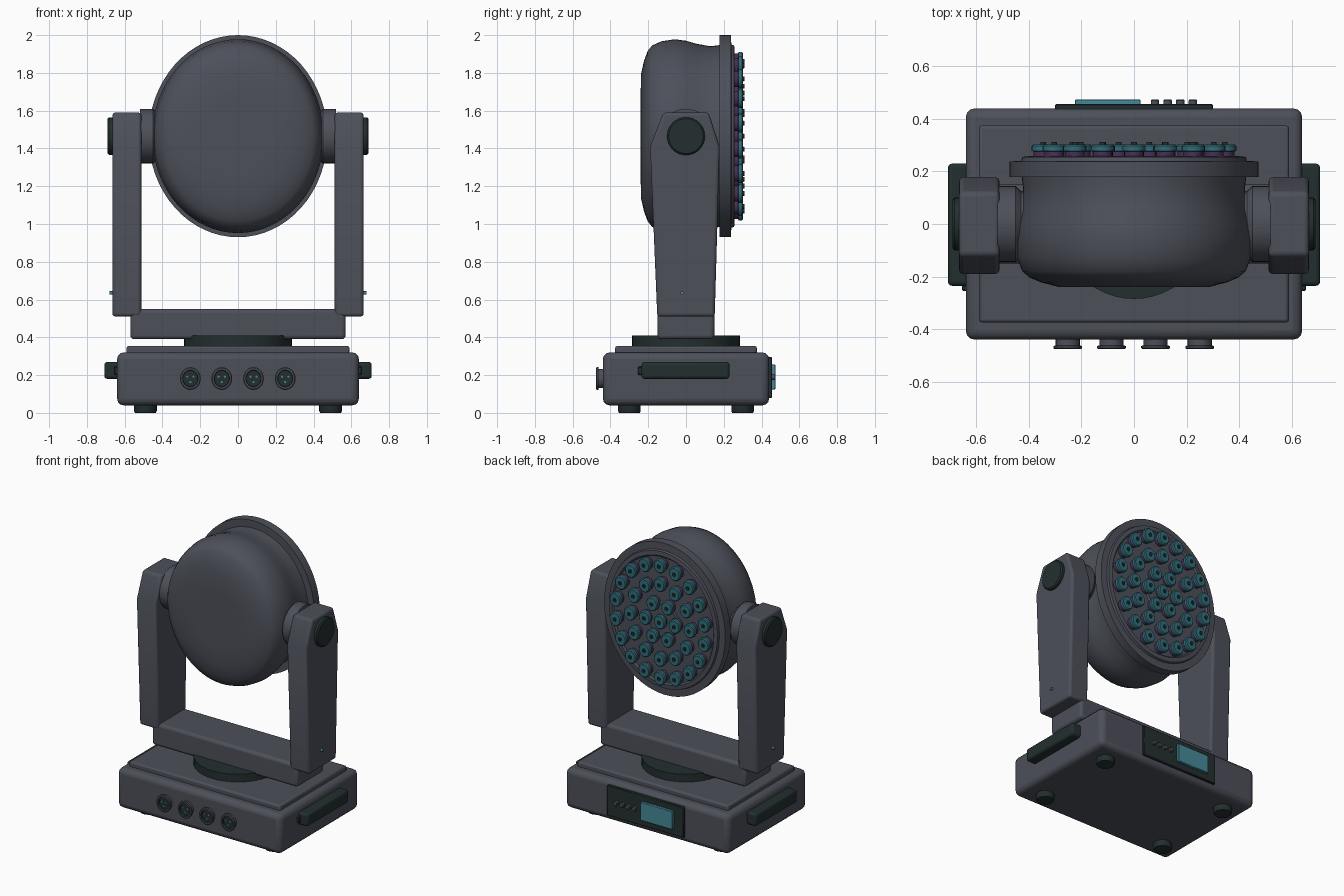
import bpy, bmesh, math
from mathutils import Matrix, Vector

if "Cube" in bpy.data.objects:
    bpy.data.objects.remove(bpy.data.objects["Cube"])


def mat(name, rgb):
    m = bpy.data.materials.new(name)
    m.diffuse_color = (*rgb, 1)
    m.use_nodes = True
    m.node_tree.nodes["Principled BSDF"].inputs["Base Color"].default_value = m.diffuse_color
    return m


GREY = mat("slate grey", (0.075, 0.08, 0.102))
DARK = mat("dark green black", (0.017, 0.028, 0.028))
LENS = mat("lens teal", (0.03, 0.15, 0.19))
SCREEN = mat("screen teal", (0.06, 0.25, 0.32))
PURPLE = mat("dark purple", (0.06, 0.03, 0.09))
# rotations taking the lathe axis z to the named axis
AXIS = {"z": Matrix(), "y": Matrix.Rotation(-math.pi / 2, 4, "X"),
        "x": Matrix.Rotation(math.pi / 2, 4, "Y")}


def finish(bm, name, mats, bevel=0, seg=3, angle=35):
    bmesh.ops.recalc_face_normals(bm, faces=bm.faces[:])
    me = bpy.data.meshes.new(name)
    bm.to_mesh(me)
    bm.free()
    ob = bpy.data.objects.new(name, me)
    bpy.context.collection.objects.link(ob)
    for m in mats:
        me.materials.append(m)
    if bevel:
        b = ob.modifiers.new("bevel", "BEVEL")
        b.width, b.segments = bevel, seg
        b.limit_method = "ANGLE"
    bpy.ops.object.select_all(action="DESELECT")
    bpy.context.view_layer.objects.active = ob
    ob.select_set(True)
    bpy.ops.object.shade_smooth_by_angle(angle=math.radians(angle))
    return ob


def box(name, x, y, z, m, bevel=0.0, seg=3):
    bm = bmesh.new()
    bmesh.ops.create_cube(bm, size=1)
    for v in bm.verts:
        v.co = Vector([(a + b) / 2 + c * (b - a) for (a, b), c in zip((x, y, z), v.co)])
    return finish(bm, name, [m], bevel, seg)


def lathe(name, profile, axis, loc, mats, n=32, squash=(1, 1, 1), rule=None, angle=35):
    """Spin (radius, offset) points round an axis; ends are capped."""
    bm = bmesh.new()
    rings = [[bm.verts.new((r * math.cos(2 * math.pi * i / n),
                            r * math.sin(2 * math.pi * i / n), h)) for i in range(n)]
             for r, h in profile]
    for k, (a, b) in enumerate(zip(rings, rings[1:])):
        for i in range(n):
            f = bm.faces.new((a[i], a[(i + 1) % n], b[(i + 1) % n], b[i]))
            f.material_index = rule(k) if rule else 0
    bm.faces.new(rings[0][::-1])
    bm.faces.new(rings[-1]).material_index = rule(len(rings) - 1) if rule else 0
    bm.transform(Matrix.Translation(loc) @ Matrix.Diagonal((*squash, 1)) @ AXIS[axis])
    return finish(bm, name, mats, angle=angle)


# Base housing with raised lid, feet and turntable
box("base", (-0.64, 0.64), (-0.44, 0.44), (0.04, 0.32), GREY, 0.035)
box("base_lid", (-0.59, 0.59), (-0.375, 0.375), (0.30, 0.355), GREY, 0.012, 2)
for sx in (-1, 1):
    for sy in (-1, 1):
        lathe("foot", [(0.055, 0), (0.06, 0.01), (0.06, 0.05)], "z",
              (0.49 * sx, 0.3 * sy, 0), [DARK], 24)
lathe("turntable", [(0.285, 0.35), (0.285, 0.41)], "z", (0, 0, 0), [DARK], 48)
box("yoke_crossbar", (-0.57, 0.57), (-0.15, 0.15), (0.39, 0.55), GREY, 0.02)

# Yoke arms, pivots, side handles and indicator lights
PZ = 1.465
ARM = [(-0.152, 0.51), (0.152, 0.51), (0.178, 1.41), (0.12, 1.59), (-0.12, 1.59), (-0.19, 1.41)]
for s in (-1, 1):
    bm = bmesh.new()
    f = bm.faces.new([bm.verts.new((s * 0.512, y, z)) for y, z in ARM])
    g = bmesh.ops.extrude_face_region(bm, geom=[f])["geom"]
    bmesh.ops.translate(bm, vec=(s * 0.153, 0, 0),
                        verts=[v for v in g if isinstance(v, bmesh.types.BMVert)])
    finish(bm, "yoke_arm", [GREY], 0.016, 3)
    lathe("pivot_hub", [(0.12, s * 0.36), (0.125, s * 0.43), (0.145, s * 0.45), (0.145, s * 0.52)],
          "x", (0, 0, PZ), [GREY])
    lathe("pivot_cap", [(0.1, s * 0.65), (0.1, s * 0.682), (0.092, s * 0.69)],
          "x", (0, 0, PZ), [DARK])
    lathe("indicator", [(0.009, s * 0.65), (0.009, s * 0.68)], "x", (0, -0.02, 0.635), [SCREEN], 12)
    box("side_handle", sorted((s * 0.62, s * 0.708)), (-0.235, 0.23), (0.18, 0.27), DARK, 0.016)
    box("handle_tab", sorted((s * 0.62, s * 0.655)), (-0.255, -0.22), (0.2, 0.245), DARK, 0.005, 1)

# Oval lamp head: rounded shell, rim and front face
OVAL = (0.885, 1, 1)
lathe("head_shell", [(0.20, -0.24), (0.325, -0.239), (0.40, -0.222), (0.45, -0.203), (0.48, -0.18),
                     (0.502, -0.13), (0.513, -0.06), (0.505, 0), (0.488, 0.06), (0.476, 0.13),
                     (0.485, 0.2)], "y", (0, 0, PZ), [GREY], 64, OVAL, angle=45)
lathe("head_rim", [(0.46, 0.178), (0.535, 0.178), (0.535, 0.238), (0.485, 0.24), (0.48, 0.255),
                   (0.45, 0.258), (0.44, 0.247), (0.13, 0.252), (0.12, 0.262)],
      "y", (0, 0, PZ), [GREY], 64, OVAL)

# Lens array: centre plus three rings; each has a holder, a lens and a nub
spots = [(0, 0)] + [(0.132 * k, 2 * math.pi * (i + (0.5 if k == 3 else 0)) / (6 * k))
                    for k in (1, 2, 3) for i in range(6 * k)]
LENS_PROFILE = [(0.042, 0.25), (0.042, 0.276), (0.05, 0.278), (0.05, 0.296), (0.043, 0.302),
                (0.02, 0.299), (0.013, 0.302), (0.012, 0.311)]
first = None
for r, a in spots:
    loc = (0.885 * r * math.cos(a), 0, PZ + r * math.sin(a))
    if first is None:
        first = lathe("lens", LENS_PROFILE, "y", (0, 0, 0), [LENS, PURPLE, DARK], 20, OVAL,
                      rule=lambda k: 1 if k < 2 else (2 if k > 5 else 0))
        first.location = loc
    else:
        ob = first.copy()
        ob.location = loc
        bpy.context.collection.objects.link(ob)

# Front sockets with three pins each
for x in (-0.252, -0.086, 0.082, 0.25):
    lathe("socket", [(0.046, -0.42), (0.046, -0.462), (0.055, -0.464), (0.055, -0.472),
                     (0.05, -0.476), (0.041, -0.476), (0.039, -0.462)], "y", (x, 0, 0.182),
          [GREY, DARK], 24, (1, 1, 1.1), rule=lambda k: 1 if k > 4 else 0)
    for i in range(3):
        a = math.pi / 2 + (i + 0.5) * 2 * math.pi / 3
        lathe("socket_pin", [(0.006, -0.46), (0.006, -0.468)], "y",
              (x + 0.019 * math.cos(a), 0, 0.182 + 0.019 * math.sin(a)), [SCREEN], 8)

# Rear control panel with screen and buttons
box("control_panel", (-0.3, 0.3), (0.42, 0.456), (0.08, 0.295), DARK, 0.004, 1)
box("screen", (-0.225, 0.025), (0.45, 0.474), (0.125, 0.255), SCREEN, 0.003, 1)
for i in range(4):
    lathe("button", [(0.016, 0.45), (0.016, 0.47), (0.013, 0.474)], "y",
          (0.08 + 0.048 * i, 0, 0.19), [GREY], 16)
